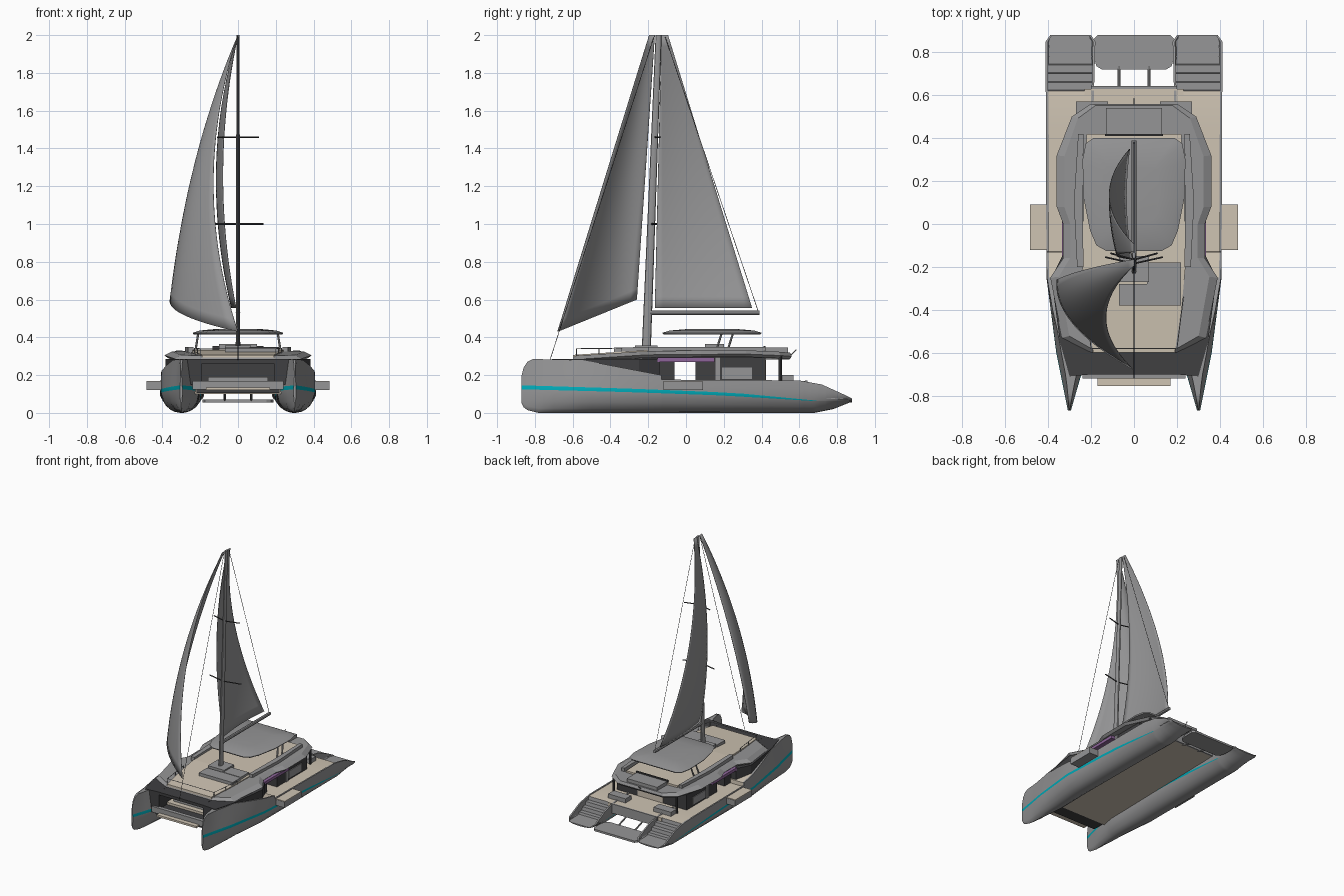
import bpy, bmesh, math
from mathutils import Vector

if "Cube" in bpy.data.objects:
    bpy.data.objects.remove(bpy.data.objects["Cube"])


def material(name, r, g, b):
    m = bpy.data.materials.new(name)
    m.use_nodes = True
    m.diffuse_color = (r, g, b, 1)
    m.node_tree.nodes["Principled BSDF"].inputs["Base Color"].default_value = (r, g, b, 1)
    return m


GREY = material("hull grey", .3, .3, .305)
DARK = material("dark glass", .05, .05, .053)
BEIGE = material("deck beige", .62, .55, .45)
CYAN = material("cyan stripe", 0, .42, .5)
PURPLE = material("purple trim", .27, .13, .32)


def interp(table, t):
    """Piecewise linear lookup in (position, value) pairs."""
    if t <= table[0][0]:
        return table[0][1]
    for (a, u), (b, v) in zip(table, table[1:]):
        if t <= b:
            return u + (v - u) * (t - a) / (b - a)
    return table[-1][1]


def loft(name, rings, mats, rule=None, closed=True, smooth=False):
    """Skin a list of point rings; rule(ring, column, centre) picks the material."""
    bm = bmesh.new()
    rows = [[bm.verts.new(p) for p in ring] for ring in rings]
    n = len(rows[0])
    for i in range(len(rows) - 1):
        for j in range(n if closed else n - 1):
            k = (j + 1) % n
            f = bm.faces.new((rows[i][j], rows[i][k], rows[i + 1][k], rows[i + 1][j]))
            if rule:
                f.material_index = rule(i, j, f.calc_center_median())
    if closed:
        bm.faces.new(rows[0][::-1])
        bm.faces.new(rows[-1])
    bmesh.ops.recalc_face_normals(bm, faces=bm.faces)
    me = bpy.data.meshes.new(name)
    bm.to_mesh(me)
    bm.free()
    ob = bpy.data.objects.new(name, me)
    bpy.context.collection.objects.link(ob)
    for m in mats:
        me.materials.append(m)
    if smooth:
        bpy.ops.object.select_all(action='DESELECT')
        ob.select_set(True)
        bpy.context.view_layer.objects.active = ob
        bpy.ops.object.shade_smooth_by_angle(angle=math.radians(35))
    return ob


def prism(name, outline, z0, z1, mat):
    return loft(name, [[(x, y, z) for x, y in outline] for z in (z0, z1)], [mat])


def box(name, x0, x1, y0, y1, z0, z1, mat):
    return prism(name, [(x0, y0), (x1, y0), (x1, y1), (x0, y1)], z0, z1, mat)


def tube(name, a, b, r0, r1=None, mat=GREY, depth=1, sides=8):
    """Spar from a to b; depth stretches the section fore and aft."""
    a, b = Vector(a), Vector(b)
    q = (b - a).to_track_quat('Z', 'Y')
    angles = [2 * math.pi * k / sides for k in range(sides)]
    rings = []
    for p, r in ((a, r0), (b, r0 if r1 is None else r1)):
        rings.append([p + q @ Vector((r * math.cos(t), depth * r * math.sin(t), 0)) for t in angles])
    return loft(name, rings, [mat], smooth=True)


def mirrored(half):
    return half + [(-x, y) for x, y in reversed(half)]


SIDES = (("left", 1), ("right", -1))

# Hull shape along its length
OUTER = [(-.87, .308), (-.6, .362), (-.25, .408), (.85, .412), (.88, .39)]
INNER = [(-.87, .294), (-.7, .245), (-.5, .205), (.3, .195), (.85, .18), (.88, .2)]
TOP = [(-.87, .2), (-.86, .24), (-.84, .27), (-.81, .285), (-.55, .28), (-.131, .2),
       (-.129, .176), (.6, .172), (.72, .15), (.83, .1), (.88, .075)]
KEEL = [(-.87, .05), (-.86, .03), (-.84, .015), (-.78, 0), (.68, 0), (.78, .02), (.88, .06)]
DECK = [(-.131, .3), (-.129, .168), (.62, .168), (.625, .14), (.66, .14), (.665, .115),
        (.7, .115), (.705, .09), (.74, .09), (.745, .074), (.88, .07)]
STRIPE = [(-.87, .125), (-.3, .11), (.2, .092), (.69, .062)]


def hull_ring(y, s):
    xo, xi = interp(OUTER, y), interp(INNER, y)
    cx, w = (xo + xi) / 2, (xo - xi) / 2
    zk, top = interp(KEEL, y), interp(TOP, y)
    lo = min(interp(STRIPE, y), zk + .6 * (top - zk))
    hi = min(lo + interp([(-.87, .021), (.3, .016), (.69, .003)], y), zk + .8 * (top - zk))
    full = min(.12, top)
    lean = interp([(-.85, .35), (-.4, .9), (-.2, 1)], y)
    side = []
    for z in [zk + (lo - zk) * f for f in (.06, .2, .5, 1)] + [hi, (hi + top) / 2, top]:
        u = min(1, (z - zk) / (full - zk))
        f = math.sqrt(1 - (1 - u) ** 2)
        if z > full:
            f *= 1 + (lean - 1) * (z - full) / (top - full)
        side.append((w * f, z))
    rim = side[-1][0] * .9
    side += [(rim, top), (rim, min(interp(DECK, y), top - .003))]
    pts = [(0, zk)] + side + [(-x, z) for x, z in reversed(side)]
    return [(s * (cx + x), y, z) for x, z in pts]


def hull_material(i, j, c):
    if j in (4, 14) and c.y < .69:
        return 1
    return 2 if j == 9 and -.25 < c.y < .62 else 0


stations = sorted({p[0] for t in (OUTER, INNER, TOP, KEEL, DECK) for p in t} | {-.75, -.4, 0, .15, .45, .69})
for side, s in SIDES:
    loft(side + "_hull", [hull_ring(y, s) for y in stations], [GREY, CYAN, BEIGE], hull_material, smooth=True)
    # Fold-down side balcony
    xs = sorted((s * .405, s * .485))
    box(side + "_balcony", *xs, -.12, .09, .12, .165, GREY)
    box(side + "_balcony_deck", *xs, -.118, .088, .165, .17, BEIGE)

# Bridge deck, front beam and step
box("bridge_deck", -.23, .23, -.6, .63, .1, .168, BEIGE)
box("front_cockpit_floor", -.22, .22, -.7, -.5, .105, .15, DARK)
box("front_beam", -.24, .24, -.72, -.69, .125, .17, GREY)
box("front_step", -.17, .17, -.755, -.72, .12, .135, BEIGE)
box("aft_sill", -.2, .2, .63, .642, .1, .172, GREY)

# Cabin walls with an open passage amidships
box("cabin_front", -.29, .29, -.5, -.06, .15, .3, DARK)
box("cabin_aft", -.3, .3, .05, .42, .15, .3, DARK)
box("aft_door", -.1, .12, .42, .424, .17, .28, BEIGE)
box("front_lounge", -.16, .16, -.56, -.5, .15, .19, GREY)
for side, s in SIDES:
    prism(side + "_fore_glass", [(s * x, y) for x, y in
          ((.19, -.7), (.3, -.71), (.345, -.55), (.385, -.25), (.33, -.14), (.2, -.14))], .15, .284, DARK)
    xs = sorted((s * .3, s * .306))
    box(side + "_side_window", *xs, .19, .35, .18, .24, GREY)
    box(side + "_side_post", *xs, .155, .18, .16, .3, GREY)
    xs = sorted((s * .29, s * .335))
    box(side + "_purple_trim", *xs, -.15, .15, .27, .292, PURPLE)
    tube(side + "_aft_post", (s * .27, .5, .16), (s * .27, .5, .3), .009, mat=DARK)
    xs = sorted((s * .12, s * .27))
    box(side + "_aft_sofa", *xs, .5, .57, .168, .2, GREY)
prism("fore_brow", mirrored([(.19, -.7), (.19, -.58)]), .262, .284, DARK)

# Coachroof with chamfered edge
ROOF_Z = [(-.6, .302), (-.2, .328), (.4, .332), (.57, .318)]
half = [(.2, -.6), (.335, -.53), (.39, -.25), (.33, -.16), (.33, 0), (.36, .08), (.36, .32), (.29, .5), (.2, .56)]
outline = mirrored(half)
loft("coachroof", [[(x * a, y * b, interp(ROOF_Z, y) - d) for x, y in outline]
     for a, b, d in ((.95, .98, .035), (1, 1, .02), (.9, .985, 0))], [GREY])
loft("roof_deck", [[(x, y, interp(ROOF_Z, y) + d) for x, d in ((-w, -.01), (w, -.01), (w, .005), (-w, .005))]
     for y, w in ((-.598, .19), (-.4, .22), (-.2, .24), (.1, .235), (.42, .22))], [BEIGE])

# Flybridge furniture
box("mast_plinth", -.07, .07, -.27, -.15, .325, .358, GREY)
box("fore_sunbed", -.07, .22, -.38, -.28, .32, .345, GREY)
box("corner_sofa", .06, .22, -.28, -.18, .325, .348, GREY)
box("helm_seat", -.1, .1, .1, .2, .33, .365, GREY)
box("aft_lounge", -.13, .13, .42, .54, .31, .345, GREY)
box("aft_lounge_back", -.135, .135, .41, .42, .325, .355, DARK)
for side, s in SIDES:
    prism(side + "_coaming", [(s * x, y) for x, y in
          ((.235, -.2), (.265, -.2), (.28, .1), (.26, .42), (.235, .42), (.24, .1))], .32, .35, GREY)
    for y in (.16, .22):
        tube(side + "_hardtop_leg", (s * .225, y, .33), (s * .21, y + .03, .425), .006)
    # Forward guard rail
    posts = [(s * .2, -.58), (s * .215, -.46), (s * .23, -.34)]
    for x, y in posts:
        tube(side + "_rail_post", (x, y, .3), (x, y, .342), .002)
    tube(side + "_rail", (*posts[0], .34), (*posts[-1], .342), .002)
tube("front_rail", (-.2, -.58, .34), (.2, -.58, .34), .002)
tube("flag_staff", (0, .55, .3), (0, .585, .335), .003)

# Crowned hardtop
top_outline = mirrored([(.13, -.125), (.175, -.1), (.205, -.03), (.235, .12), (.24, .3), (.225, .375), (.19, .4)])
loft("hardtop", [[(x * a, .14 + (y - .14) * a, z) for x, y in top_outline]
     for a, z in ((.85, .425), (.98, .416), (1, .424), (.85, .436), (.5, .444))], [GREY], smooth=True)

# Stern swim platform on two arms
corners = [(.15, .72), (.175, .735), (.188, .78), (.188, .86), (.17, .88)]
prism("swim_platform", mirrored(corners), .055, .07, GREY)
for side, s in SIDES:
    tube(side + "_platform_arm", (s * .07, .6, .11), (s * .07, .74, .063), .006)

# Mast, spreaders, boom and stays
tube("mast", (0, -.21, .34), (0, -.145, 2), .012, .008, depth=2, sides=12)
tube("boom", (0, -.19, .53), (0, .39, .53), .012)
for z, w in ((1, .135), (1.46, .11)):
    y = -.21 + .065 * (z - .34) / 1.66
    for side, s in SIDES:
        tube(side + "_spreader", (0, y, z), (s * w, y + .03, z), .004, mat=DARK)
tube("forestay", (0, -.72, .28), (0, -.17, 1.99), .0015, mat=DARK)
tube("topping_lift", (0, .385, .53), (0, -.11, 1.99), .0015, mat=DARK)


def sail(name, tack, clew, head, head_width, luff_bulge, leech_bulge, foot_bulge):
    """Triangular cloth bellied toward the right side."""
    tack, clew, head = Vector(tack), Vector(clew), Vector(head)
    rows = []
    for i in range(25):
        t = i / 24
        row = []
        for j in range(13):
            u = j / 12
            p = tack.lerp(clew, u).lerp(head + Vector((0, head_width * u, 0)), t)
            p.x -= 4 * t * (1 - t) * (luff_bulge + (leech_bulge - luff_bulge) * u)
            p.x -= 4 * u * (1 - u) * foot_bulge * (1 - t)
            row.append(p)
        rows.append(row)
    ob = loft(name, rows, [GREY], closed=False, smooth=True)
    mod = ob.modifiers.new("cloth", 'SOLIDIFY')
    mod.thickness = .003
    mod.offset = 0


sail("mainsail", (-.01, -.165, .555), (-.02, .35, .555), (0, -.13, 2), .035, .075, .105, .02)
sail("jib", (0, -.68, .43), (-.36, -.26, .6), (0, -.195, 2), .03, .13, .045, .1)
